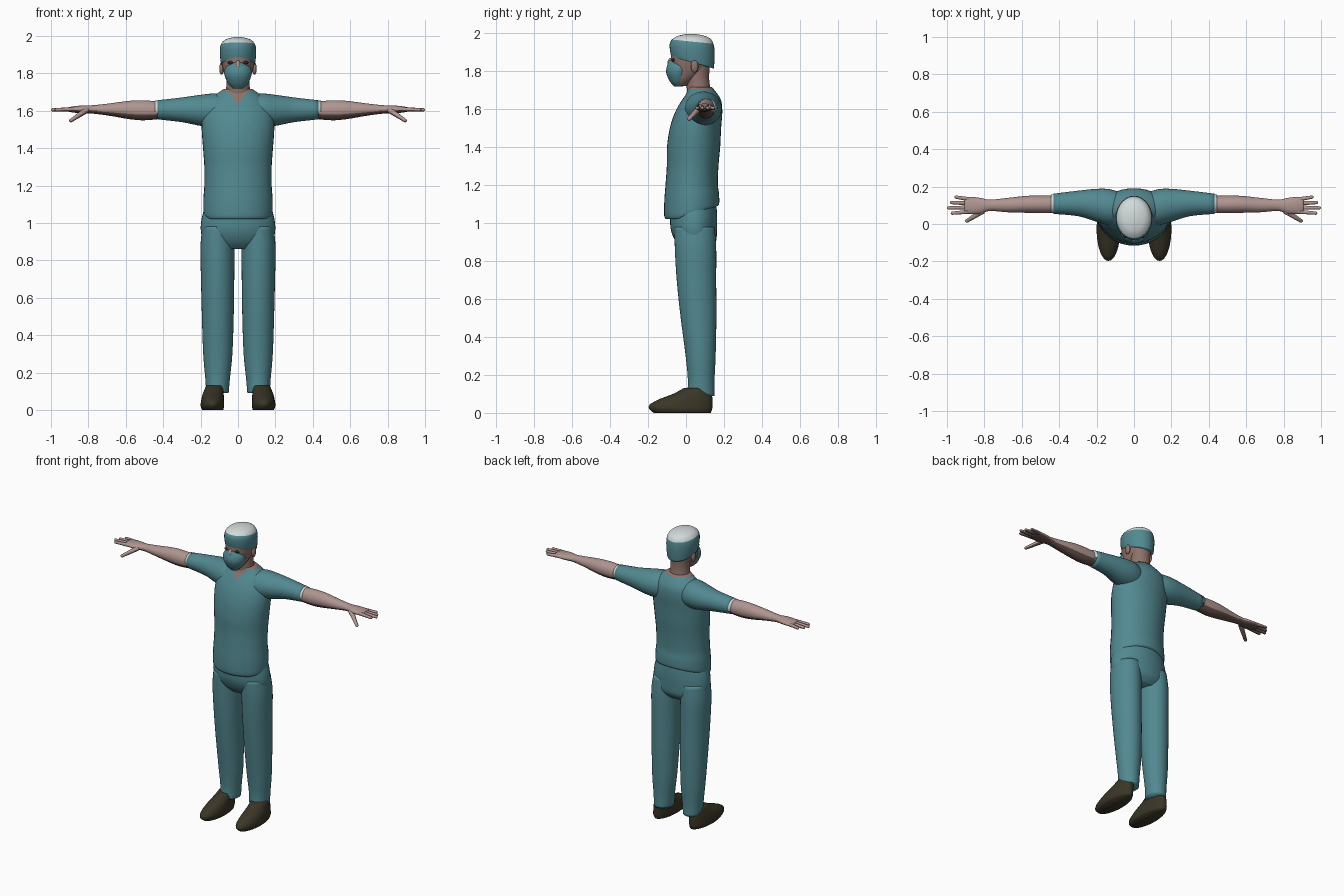
import bpy, bmesh, math
from mathutils import Vector

cube = bpy.data.objects.get("Cube")
if cube:
    bpy.data.objects.remove(cube)


def material(name, rgb):
    m = bpy.data.materials.new(name)
    m.use_nodes = True
    m.diffuse_color = (*rgb, 1)
    bsdf = m.node_tree.nodes["Principled BSDF"]
    bsdf.inputs["Base Color"].default_value = (*rgb, 1)
    bsdf.inputs["Roughness"].default_value = 0.8
    return m


TEAL = material("teal cloth", (0.085, 0.25, 0.285))
SKIN = material("skin", (0.43, 0.30, 0.28))
TAN = material("deep skin", (0.13, 0.085, 0.07))
FACE = material("face skin", (0.27, 0.17, 0.145))
WHITE = material("white cloth", (0.64, 0.70, 0.70))
DARK = material("dark leather", (0.042, 0.036, 0.02))
EYE = material("eye dark", (0.03, 0.02, 0.015))


def finish(bm, name, mats, rule=None, cuts=()):
    """Cut along colour borders, assign materials by rule, smooth."""
    bm.normal_update()
    for point, normal in cuts:
        geom = bm.verts[:] + bm.edges[:] + bm.faces[:]
        bmesh.ops.bisect_plane(bm, geom=geom, plane_co=point, plane_no=normal, dist=1e-5)
    bmesh.ops.recalc_face_normals(bm, faces=bm.faces[:])
    bm.normal_update()
    for f in bm.faces:
        f.smooth = True
        if rule:
            f.material_index = rule(f.calc_center_median(), f.normal)
    mesh = bpy.data.meshes.new(name)
    bm.to_mesh(mesh)
    bm.free()
    for m in mats:
        mesh.materials.append(m)
    ob = bpy.data.objects.new(name, mesh)
    bpy.context.collection.objects.link(ob)
    return ob


def spline(a, b, c, d, t):
    return 0.5 * (2 * b + (c - a) * t + (2 * a - 5 * b + 4 * c - d) * t * t
                  + (3 * b - a - 3 * c + d) * t ** 3)


def loft(name, rings, mats, axis="z", side=1, rule=None, cuts=(), warp=None,
         seg=36, steps=4):
    """Skin smooth ellipses: (position, centre u, centre v, radius u, radius v)."""
    full = []
    last = len(rings) - 1
    for i in range(last):
        quad = [rings[max(0, min(last, i + k))] for k in (-1, 0, 1, 2)]
        for s in range(steps):
            full.append([spline(*vals, s / steps) for vals in zip(*quad)])
    full.append(rings[-1])
    bm = bmesh.new()
    loops = []
    for p, cu, cv, ru, rv in full:
        loop = []
        for k in range(seg):
            a = math.tau * k / seg
            u, v = cu + ru * math.cos(a), cv + rv * math.sin(a)
            co = Vector((u, v, p) if axis == "z" else (p, u, v))
            if warp:
                co = warp(co)
            co.x *= side
            loop.append(bm.verts.new(co))
        loops.append(loop)
    for a, b in zip(loops, loops[1:]):
        for k in range(seg):
            n = (k + 1) % seg
            bm.faces.new((a[k], a[n], b[n], b[k]))
    bm.faces.new(loops[0])
    bm.faces.new(loops[-1])
    return finish(bm, name, mats, rule, cuts)


def ball(name, centre, radii, mat):
    bm = bmesh.new()
    bmesh.ops.create_uvsphere(bm, u_segments=16, v_segments=10, radius=1)
    for v in bm.verts:
        v.co = Vector(centre) + Vector(c * r for c, r in zip(v.co, radii))
    return finish(bm, name, [mat])


def finger(name, start, end, r1, r2, side):
    """Tapered digit with a round tip."""
    a, b = Vector(start), Vector(end)
    a.x *= side
    b.x *= side
    rot = (b - a).to_track_quat("Z", "Y")
    length = (b - a).length
    bm = bmesh.new()
    bmesh.ops.create_uvsphere(bm, u_segments=10, v_segments=8, radius=1)
    for v in bm.verts:
        r = r1 if v.co.z < 0 else r2
        tip = v.co.z * r + (length - r if v.co.z >= 0 else 0)
        v.co = a + rot @ Vector((v.co.x * r, v.co.y * r, tip))
    return finish(bm, name, [SKIN, TAN], under)


def under(c, n):
    return 1 if n.z < -0.4 else 0


# Shirt body with a V neck and a hem that rises at the back
V_LOW = 1.635


def neck_opening(c, n):
    front = c.y < 0.06 and c.z > V_LOW + abs(c.x) * 1.4
    return 1 if front or c.z > 1.705 else 0


def hem(co):
    co.z += max(0, 1.2 - co.z) * max(0, co.y + 0.05) * 1.8
    return co


loft("shirt_body", [
    (1.02, 0, .032, .178, .138), (1.04, 0, .03, .185, .145), (1.12, 0, .03, .185, .144),
    (1.2, 0, .03, .18, .138), (1.3, 0, .035, .18, .136), (1.4, 0, .04, .187, .14),
    (1.5, 0, .05, .194, .135), (1.58, 0, .066, .19, .125), (1.64, 0, .08, .165, .106),
    (1.68, 0, .083, .128, .082), (1.715, 0, .075, .078, .062)],
    [TEAL, FACE], rule=neck_opening, warp=hem,
    cuts=[((0, 0, V_LOW), (1.4, 0, -1)), ((0, 0, V_LOW), (-1.4, 0, -1)),
          ((0, 0, 1.705), (0, 0, 1))])

# Trouser seat
loft("trouser_seat", [
    (.86, 0, .055, .12, .07), (.9, 0, .052, .18, .105), (.96, 0, .042, .199, .121),
    (1.03, 0, .04, .193, .124), (1.1, 0, .04, .172, .12)], [TEAL])

for side, tag in ((1, "left"), (-1, "right")):
    # Trouser leg
    loft(tag + "_trouser_leg", [
        (.98, .105, .045, .085, .105), (.87, .11, .05, .091, .109), (.7, .109, .055, .089, .104),
        (.5, .108, .066, .085, .094), (.3, .108, .077, .078, .079), (.17, .109, .08, .066, .07),
        (.09, .11, .078, .06, .073)], [TEAL], side=side)
    # Shoe
    loft(tag + "_shoe", [
        (0, .135, -.02, .056, .15), (.02, .137, -.028, .063, .166), (.045, .136, -.026, .062, .165),
        (.075, .134, .002, .058, .137), (.1, .13, .034, .053, .102), (.13, .125, .06, .046, .072)],
        [DARK], side=side, steps=2)
    # Sleeve and its pale lining
    loft(tag + "_sleeve", [
        (.06, .085, 1.6, .08, .085), (.13, .09, 1.602, .096, .09), (.2, .1, 1.602, .088, .083),
        (.3, .11, 1.605, .068, .066), (.43, .108, 1.605, .054, .051)],
        [TEAL], axis="x", side=side)
    loft(tag + "_sleeve_lining", [
        (.41, .108, 1.605, .051, .048), (.445, .109, 1.607, .05, .047)],
        [WHITE, TAN], axis="x", side=side, rule=under, steps=1)
    # Bare arm and palm
    loft(tag + "_arm", [
        (.4, .106, 1.603, .045, .045), (.5, .105, 1.602, .047, .053), (.58, .105, 1.604, .045, .049),
        (.68, .101, 1.606, .038, .034), (.77, .1, 1.607, .03, .023), (.82, .097, 1.607, .042, .022),
        (.87, .099, 1.607, .046, .018), (.905, .1, 1.607, .04, .012)],
        [SKIN, TAN], axis="x", side=side, rule=under, seg=28)
    # Fingers and thumb
    tips = ((.96, .145), (.985, .115), (1.0, .086), (.98, .057))
    for i, (tx, ty) in enumerate(tips):
        finger(f"{tag}_finger_{i + 1}", (.88, .132 - .022 * i, 1.607), (tx, ty, 1.605),
               .013, .009, side)
    finger(tag + "_thumb", (.815, .066, 1.6), (.9, .012, 1.543), .018, .01, side)
    # Ear and eye
    ball(tag + "_ear", (side * .088, .045, 1.825), (.012, .02, .033), FACE)
    ball(tag + "_eye", (side * .036, -.067, 1.857), (.02, .009, .009), EYE)

# Neck and head
loft("neck", [(1.64, 0, .075, .075, .06), (1.7, 0, .067, .066, .062),
              (1.76, 0, .062, .061, .06), (1.84, 0, .065, .065, .06)], [FACE])
loft("head", [
    (1.72, 0, -.03, .03, .035), (1.75, 0, -.018, .055, .062), (1.8, 0, .014, .075, .09),
    (1.85, 0, .025, .085, .105), (1.9, 0, .03, .088, .108), (1.95, 0, .032, .08, .1)], [FACE])
ball("nose", (0, -.078, 1.84), (.014, .02, .03), SKIN)

# Face mask
loft("face_mask", [
    (1.718, 0, -.04, .028, .022), (1.745, 0, -.042, .053, .043), (1.785, 0, -.043, .071, .06),
    (1.815, 0, -.04, .073, .063), (1.838, 0, -.05, .058, .045), (1.858, 0, -.07, .02, .02)],
    [TEAL])


# Cap with a pale crown, tilted down at the back
def tilt(co):
    co.z -= (co.y - .035) * max(0.04, min(.3, (1.99 - co.z) * 2))
    return co


loft("cap", [
    (1.845, 0, .034, .09, .112), (1.88, 0, .033, .095, .117), (1.925, 0, .032, .097, .118),
    (1.957, 0, .033, .09, .109), (1.98, 0, .036, .068, .083), (1.992, 0, .038, .03, .04),
    (1.995, 0, .038, .004, .005)], [TEAL, WHITE], warp=tilt,
    rule=lambda c, n: 1 if c.z + .1 * c.y > 1.958 else 0,
    cuts=[((0, 0, 1.958), (0, .1, 1))])
